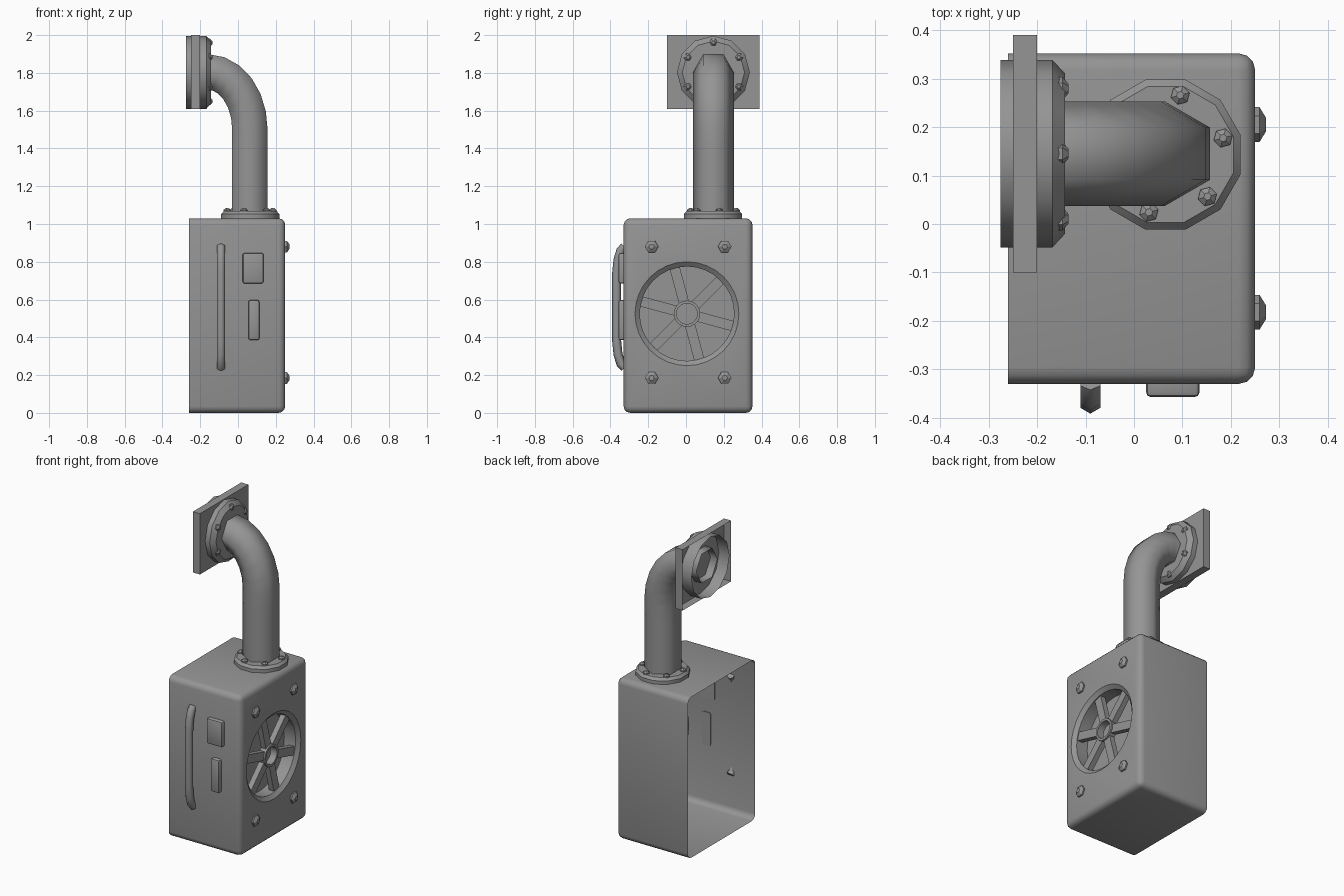
import bpy, bmesh
from math import sin, cos, pi, radians
from mathutils import Vector

if "Cube" in bpy.data.objects:
    bpy.data.objects.remove(bpy.data.objects["Cube"])

X, Y, Z = Vector((1, 0, 0)), Vector((0, 1, 0)), Vector((0, 0, 1))
GREY = (0.3, 0.3, 0.3, 1)
metal = bpy.data.materials.new("grey_metal")
metal.use_nodes = True
metal.diffuse_color = GREY
metal.node_tree.nodes["Principled BSDF"].inputs["Base Color"].default_value = GREY


def finish(name, bm, angle=35):
    """Turn a bmesh into a shaded object."""
    bmesh.ops.recalc_face_normals(bm, faces=bm.faces)
    mesh = bpy.data.meshes.new(name)
    bm.to_mesh(mesh)
    bm.free()
    mesh.materials.append(metal)
    ob = bpy.data.objects.new(name, mesh)
    bpy.context.collection.objects.link(ob)
    shade(ob, angle)
    return ob


def shade(ob, angle):
    bpy.ops.object.select_all(action='DESELECT')
    ob.select_set(True)
    bpy.context.view_layer.objects.active = ob
    bpy.ops.object.shade_smooth_by_angle(angle=radians(angle))


def skin(bm, rings):
    """Bridge successive rings of equal size with quads."""
    for a, b in zip(rings, rings[1:]):
        for i in range(len(a)):
            j = (i + 1) % len(a)
            bm.faces.new((a[i], a[j], b[j], b[i]))


def lathe(name, profile, n, origin, axis, phase=0, cap_start=False, cap_end=False, angle=35):
    """Revolve (radius, height) points about the x or z axis."""
    u, v = (Y, Z) if axis == X else (X, Y)
    bm = bmesh.new()
    turn = [radians(phase) + 2 * pi * i / n for i in range(n)]
    rings = [[bm.verts.new(Vector(origin) + axis * h + r * (u * cos(a) + v * sin(a)))
              for a in turn] for r, h in profile]
    skin(bm, rings)
    if cap_start:
        bm.faces.new(rings[0])
    if cap_end:
        bm.faces.new(rings[-1])
    return finish(name, bm, angle)


def sweep(name, path, normal, r, n, phase=0, caps=False):
    """Sweep a polygon along a planar path."""
    bm = bmesh.new()
    rings = []
    for i, p in enumerate(path):
        t = (path[min(i + 1, len(path) - 1)] - path[max(i - 1, 0)]).normalized()
        b = t.cross(normal)
        turn = [radians(phase) + 2 * pi * k / n for k in range(n)]
        rings.append([bm.verts.new(p + r * (normal * cos(a) + b * sin(a))) for a in turn])
    skin(bm, rings)
    if caps:
        bm.faces.new(rings[0])
        bm.faces.new(rings[-1])
    return finish(name, bm, 75)


def box(lo, hi):
    bm = bmesh.new()
    bmesh.ops.create_cube(bm, size=1)
    lo, hi = Vector(lo), Vector(hi)
    for v in bm.verts:
        v.co = Vector([(a + b) / 2 + c * (b - a) for a, b, c in zip(lo, hi, v.co)])
    return bm


def drop_faces(bm, axis, x):
    """Remove the faces lying at the given x, facing -x."""
    bmesh.ops.delete(bm, geom=[f for f in bm.faces if f.normal.dot(axis) < -0.9
                               and f.calc_center_median().x < x], context='FACES')


# Housing: rounded box with a round pocket on one side and the other side open
bm = box((-0.26, -0.33, 0), (0.25, 0.352, 1.03))
edges = [e for e in bm.edges if max(v.co.x for v in e.verts) > 0]
bmesh.ops.bevel(bm, geom=edges, offset=0.035, segments=3, profile=0.5, affect='EDGES')
housing = finish("housing", bm)
FAN = (0, 0.005, 0.525)
cutter = lathe("pocket_cutter", [(0.25, 0.15), (0.25, 0.23), (0.275, 0.25), (0.275, 0.3)],
               32, FAN, X, 0, True, True)
cutter.hide_render = True
mod = housing.modifiers.new("pocket", 'BOOLEAN')
mod.object, mod.solver = cutter, 'EXACT'
bpy.context.view_layer.objects.active = housing
bpy.ops.object.modifier_apply(modifier=mod.name)
bpy.data.objects.remove(cutter)
bm = bmesh.new()
bm.from_mesh(housing.data)
drop_faces(bm, X, -0.25)
bm.to_mesh(housing.data)
bm.free()
shade(housing, 35)

# Fan grille: hub ring and six spokes
lathe("fan_hub", [(0.055, 0.19), (0.07, 0.19), (0.07, 0.235), (0.055, 0.235), (0.055, 0.19)],
      20, FAN, X)
for k in range(6):
    bm = box((0.19, 0.062, -0.027), (0.225, 0.252, 0.027))
    a = radians(45 + 60 * k)
    for v in bm.verts:
        y, z = v.co.y, v.co.z
        v.co = Vector(FAN) + X * v.co.x + Y * (y * cos(a) - z * sin(a)) + Z * (y * sin(a) + z * cos(a))
    finish(f"fan_spoke_{k + 1}", bm)


def bolt(name, origin, axis, r, h, phase=0):
    lathe(name, [(r, -0.005), (r, h * 0.4), (r * 0.4, h)], 6, origin, axis, phase, cap_end=True, angle=20)


# Housing bolts
for y in (-0.182, 0.205):
    for z in (0.185, 0.88):
        bolt("housing_bolt", (0.25, y, z), X, 0.036, 0.022)

# Front plates
for name, lo, hi in (("upper_plate", (0.025, -0.357, 0.685), (0.135, -0.325, 0.847)),
                     ("lower_plate", (0.055, -0.357, 0.385), (0.113, -0.325, 0.597))):
    bm = box(lo, hi)
    edges = [e for e in bm.edges if min(v.co.y for v in e.verts) < -0.34]
    bmesh.ops.bevel(bm, geom=edges, offset=0.01, segments=2, profile=0.5, affect='EDGES')
    finish(name, bm)

# Handle, mirrored about its middle height
half = [(-0.325, 0.32), (-0.345, 0.3), (-0.36, 0.25), (-0.367, 0.18)]
half += [(y, -z) for y, z in reversed(half)]
sweep("handle", [Vector((-0.09, y, 0.56 + z)) for y, z in half], X, 0.024, 6, 30, True)

# Bent pipe
PX, PY, PZ = 0.063, 0.145, 1.805
path = [Vector((PX, PY, 1.03)), Vector((PX, PY, 1.4))]
for k in range(7):
    a = k * pi / 12
    path.append(Vector((-0.16 + 0.223 * cos(a), PY, 1.5 + 0.305 * sin(a))))
path.append(Vector((-0.25, PY, PZ)))
sweep("pipe", path, Y, 0.108, 6)

# Base flange and its bolts
lathe("base_flange", [(0.16, 1.028), (0.16, 1.052), (0.145, 1.068), (0.08, 1.068)],
      12, (PX + 0.002, PY - 0.002, 0), Z, 15)
for k in range(6):
    a = radians(15 + 60 * k)
    bolt("base_flange_bolt", (PX + 0.125 * cos(a), PY + 0.125 * sin(a), 1.068), Z, 0.02, 0.016, 15)

# Wall flange with its open back collar, and its bolts
lathe("wall_flange", [(0.193, -0.275), (0.193, -0.168), (0.165, -0.142), (0.085, -0.142)],
      12, (0, PY, PZ - 0.002), X)
for k in range(6):
    a = radians(30 + 60 * k)
    bolt("wall_flange_bolt", (-0.155, PY + 0.155 * cos(a), PZ + 0.155 * sin(a)), X, 0.024, 0.02)

# Wall plate, hollow at the back
bm = box((-0.25, -0.1, 1.61), (-0.2, 0.39, 2))
drop_faces(bm, X, -0.24)
finish("wall_plate", bm)
